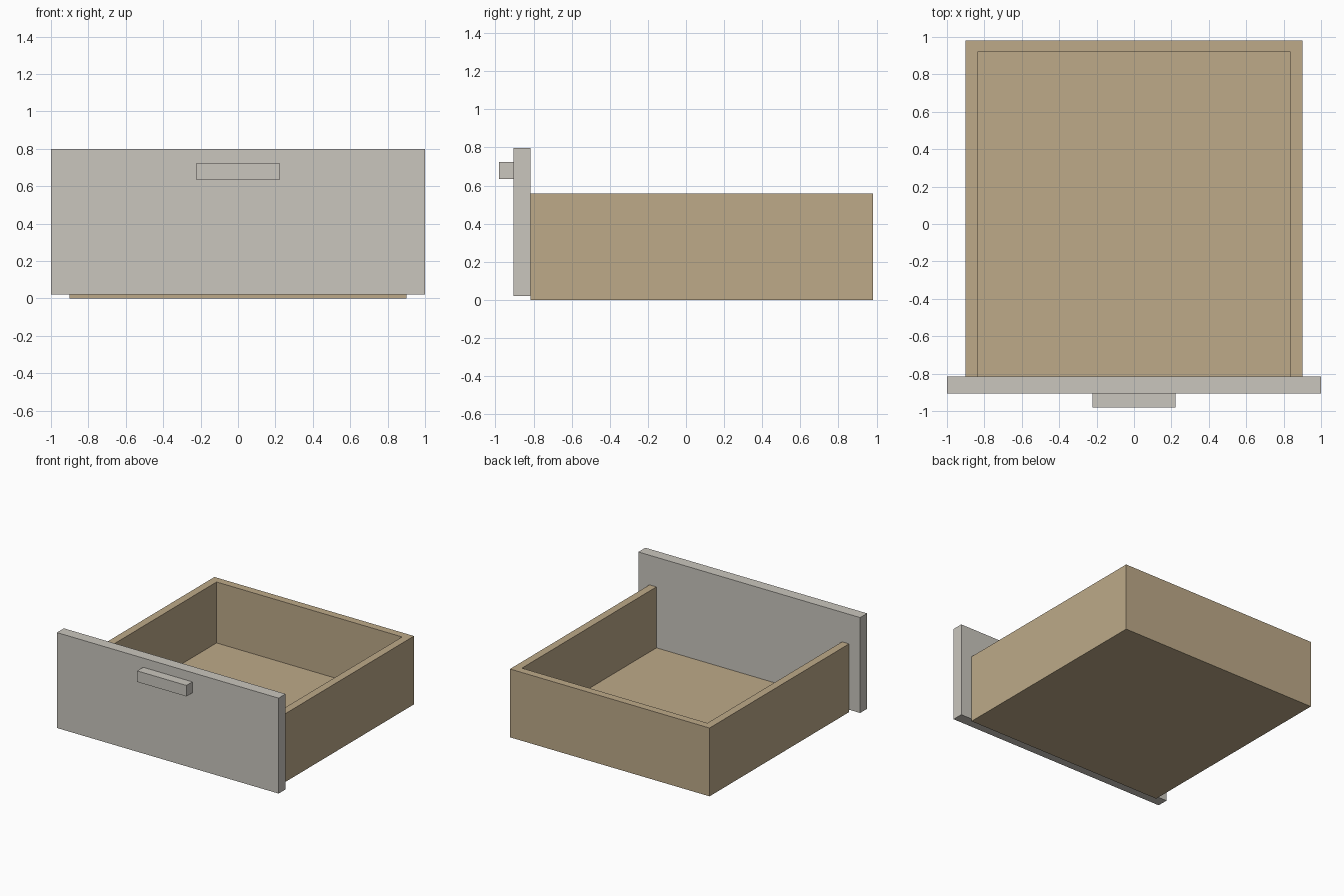
import bpy

default = bpy.data.objects.get("Cube")
if default:
    bpy.data.objects.remove(default, do_unlink=True)


def make_material(name, rgb):
    mat = bpy.data.materials.new(name)
    mat.use_nodes = True
    colour = (*rgb, 1.0)
    mat.diffuse_color = colour
    mat.node_tree.nodes["Principled BSDF"].inputs["Base Color"].default_value = colour
    return mat


def box(name, x, y, z, mat):
    """Add a box spanning the given (low, high) ranges."""
    spans = (x, y, z)
    bpy.ops.mesh.primitive_cube_add(size=1)
    obj = bpy.context.object
    obj.name = name
    centre = [(a + b) / 2 for a, b in spans]
    size = [b - a for a, b in spans]
    for v in obj.data.vertices:
        v.co = [c + s * p for c, s, p in zip(centre, size, v.co)]
    obj.data.materials.append(mat)
    return obj


wood = make_material("light wood", (0.51, 0.40, 0.25))
paint = make_material("warm grey paint", (0.59, 0.565, 0.515))

# Main dimensions
half_width, wall = 0.90, 0.063
panel_front, panel_back, rear = -0.905, -0.815, 0.982
height, floor_top = 0.557, 0.06
inner = half_width - wall

# Drawer box: floor, two sides and a back, open towards the front panel
box("drawer_floor", (-inner, inner), (panel_back, rear - wall), (0, floor_top), wood)
for side, sign in (("left", 1), ("right", -1)):
    x = sorted((sign * inner, sign * half_width))
    box(f"{side}_side", x, (panel_back, rear), (0, height), wood)
box("drawer_back", (-inner, inner), (rear - wall, rear), (0, height), wood)

# Front panel and its block handle
box("front_panel", (-1, 1), (panel_front, panel_back), (0.02, 0.798), paint)
box("handle", (-0.222, 0.222), (-0.982, panel_front), (0.633, 0.723), paint)
